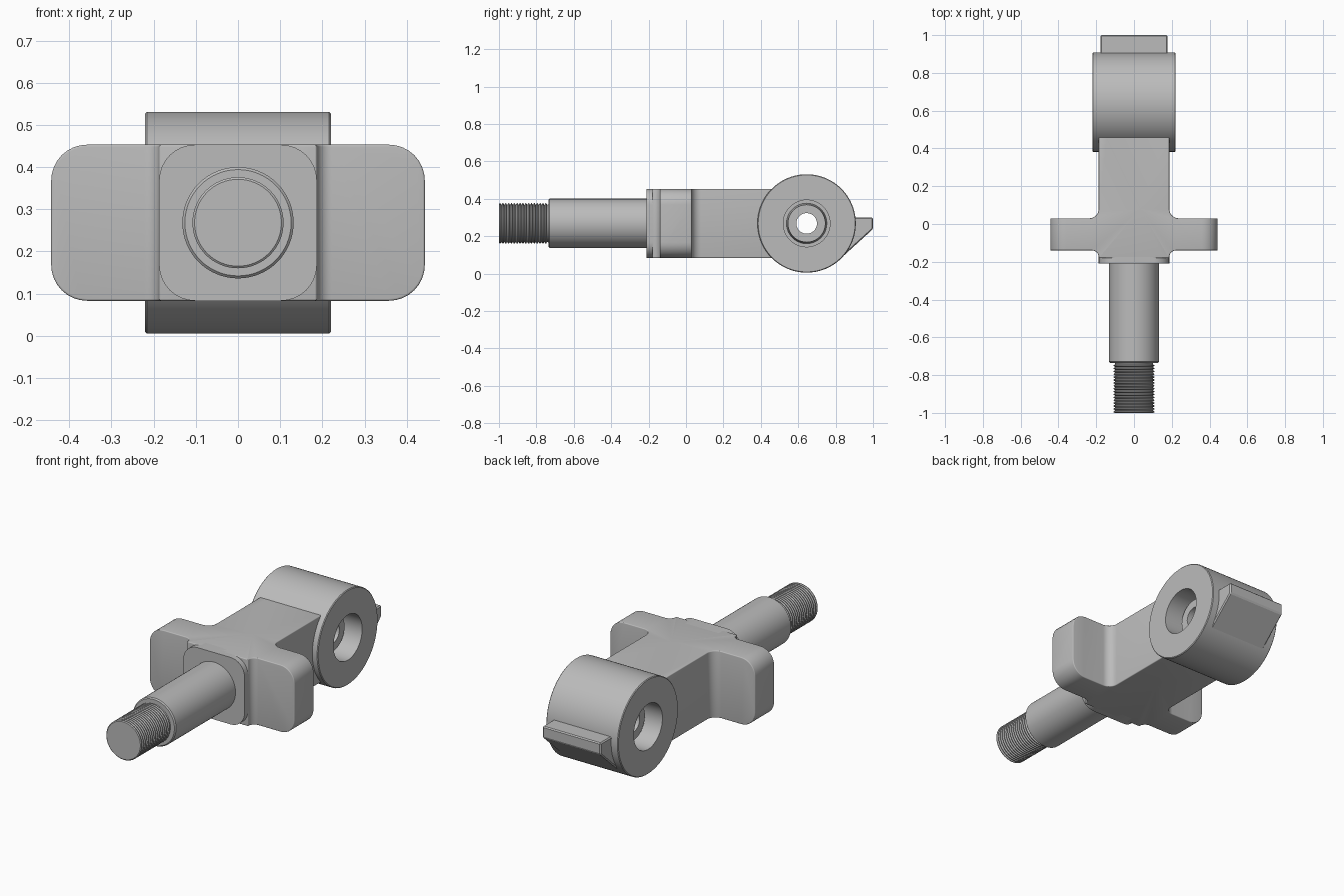
import bpy, bmesh, math
from mathutils import Vector

cube = bpy.data.objects.get("Cube")
if cube:
    bpy.data.objects.remove(cube)

AXIS_Z = 0.268          # height of the shaft and barrel axes
LOW, HIGH = 0.083, 0.453

steel = bpy.data.materials.new("grey steel")
steel.use_nodes = True
GREY = (0.5, 0.5, 0.5, 1)
steel.diffuse_color = GREY
steel.node_tree.nodes["Principled BSDF"].inputs["Base Color"].default_value = GREY


def finish(name, bm):
    bmesh.ops.recalc_face_normals(bm, faces=bm.faces)
    mesh = bpy.data.meshes.new(name)
    bm.to_mesh(mesh)
    bm.free()
    mesh.materials.append(steel)
    obj = bpy.data.objects.new(name, mesh)
    bpy.context.collection.objects.link(obj)
    return obj


def smooth(obj, angle=32):
    bpy.ops.object.select_all(action='DESELECT')
    obj.select_set(True)
    bpy.context.view_layer.objects.active = obj
    bpy.ops.object.shade_smooth_by_angle(angle=math.radians(angle))


def lathe(name, profile, place, closed=False, sides=64):
    """Spin (along, radius) pairs; place maps (along, u, v) to a position."""
    bm = bmesh.new()
    rings = []
    for along, r in profile:
        turns = [2 * math.pi * i / sides for i in range(sides)]
        rings.append([bm.verts.new(place(along, r * math.cos(t), r * math.sin(t))) for t in turns])
    pairs = list(zip(rings, rings[1:]))
    if closed:
        pairs.append((rings[-1], rings[0]))
    else:
        bm.faces.new(rings[0])
        bm.faces.new(rings[-1])
    for a, b in pairs:
        for i in range(sides):
            j = (i + 1) % sides
            bm.faces.new((a[i], a[j], b[j], b[i]))
    return finish(name, bm)


def rounded(points, steps=8):
    """Round the corners of a polygon given as (u, v, radius)."""
    out = []
    for i, (u, v, r) in enumerate(points):
        p = Vector((u, v))
        if r == 0:
            out.append(p)
            continue
        a = p + (Vector(points[i - 1][:2]) - p).normalized() * r
        b = p + (Vector(points[(i + 1) % len(points)][:2]) - p).normalized() * r
        centre = a + b - p
        for k in range(steps + 1):
            t = math.pi / 2 * k / steps
            out.append(centre + (a - centre) * math.cos(t) + (b - centre) * math.sin(t))
    return out


def prism(name, outline, start, end, place):
    bm = bmesh.new()
    a, b = [[bm.verts.new(place(p[0], p[1], d)) for p in outline] for d in (start, end)]
    bm.faces.new(a)
    bm.faces.new(b)
    for i in range(len(a)):
        j = (i + 1) % len(a)
        bm.faces.new((a[i], a[j], b[j], b[i]))
    return finish(name, bm)


def rounded_rect(half, r):
    return rounded([(-half, LOW, r), (half, LOW, r), (half, HIGH, r), (-half, HIGH, r)])


def along_y(u, v, d):
    return (u, d, v)


# Cross-shaped forged body: filleted plan trimmed by a rounded front outline
right = [(0.187, -0.18, 0), (0.187, -0.14, 0.035), (0.443, -0.14, 0),
         (0.443, 0.03, 0), (0.187, 0.03, 0.05), (0.187, 0.5, 0)]
left = [(-x, y, r) for x, y, r in reversed(right)]
body = prism("cross_body", rounded(right + left), LOW, HIGH, lambda u, v, d: (u, v, d))
trim = prism("wing_trim", rounded_rect(0.443, 0.085), -0.6, 0.9, along_y)
trim.hide_render = True
cut = body.modifiers.new("wing corners", 'BOOLEAN')
cut.operation, cut.object, cut.solver = 'INTERSECT', trim, 'EXACT'
edge = body.modifiers.new("soft edges", 'BEVEL')
edge.width, edge.segments, edge.angle_limit = 0.03, 4, math.radians(40)

# Bake the trim so that the helper can go
bpy.context.view_layer.update()
baked = bpy.data.meshes.new_from_object(body.evaluated_get(bpy.context.evaluated_depsgraph_get()))
body.modifiers.clear()
body.data = baked
bpy.data.objects.remove(trim)
smooth(body)

# Flat collar at the front of the body
smooth(prism("front_collar", rounded_rect(0.187, 0.085), -0.21, -0.14, along_y))

# Shaft and threaded end
def around_y(along, u, v):
    return (u, along, AXIS_Z + v)


smooth(lathe("shaft", [(-0.735, 0.126), (-0.729, 0.132), (-0.18, 0.132)], around_y))

thread = [(-1, 0.103)]
TURNS = 17
pitch = 0.26 / TURNS
for i in range(TURNS):
    y = -0.996 + i * pitch
    thread += [(y, 0.108), (y + pitch * 0.25, 0.108), (y + pitch * 0.6, 0.099)]
thread.append((-0.72, 0.108))
smooth(lathe("threaded_end", thread, around_y), 20)

# Cross barrel with a stepped bore
half_bore = [(0.055, 0.13), (0.1, 0.13), (0.108, 0.04), (0.125, 0.04),
             (0.125, 0.22), (0.259, 0.22), (0.263, 0.216)]
profile = [(x, r) for r, x in half_bore] + [(-x, r) for r, x in reversed(half_bore)]
smooth(lathe("barrel", profile, lambda a, u, v: (a, 0.645 + u, AXIS_Z + v), closed=True, sides=96))

# Wedge stop on the back of the barrel
stop = prism("rear_stop", [(0.86, 0.3), (1, 0.3), (1, 0.238), (0.835, 0.088), (0.8, 0.12)],
             -0.178, 0.178, lambda u, v, d: (d, u, v))
soft = stop.modifiers.new("small chamfer", 'BEVEL')
soft.width, soft.segments = 0.006, 1
